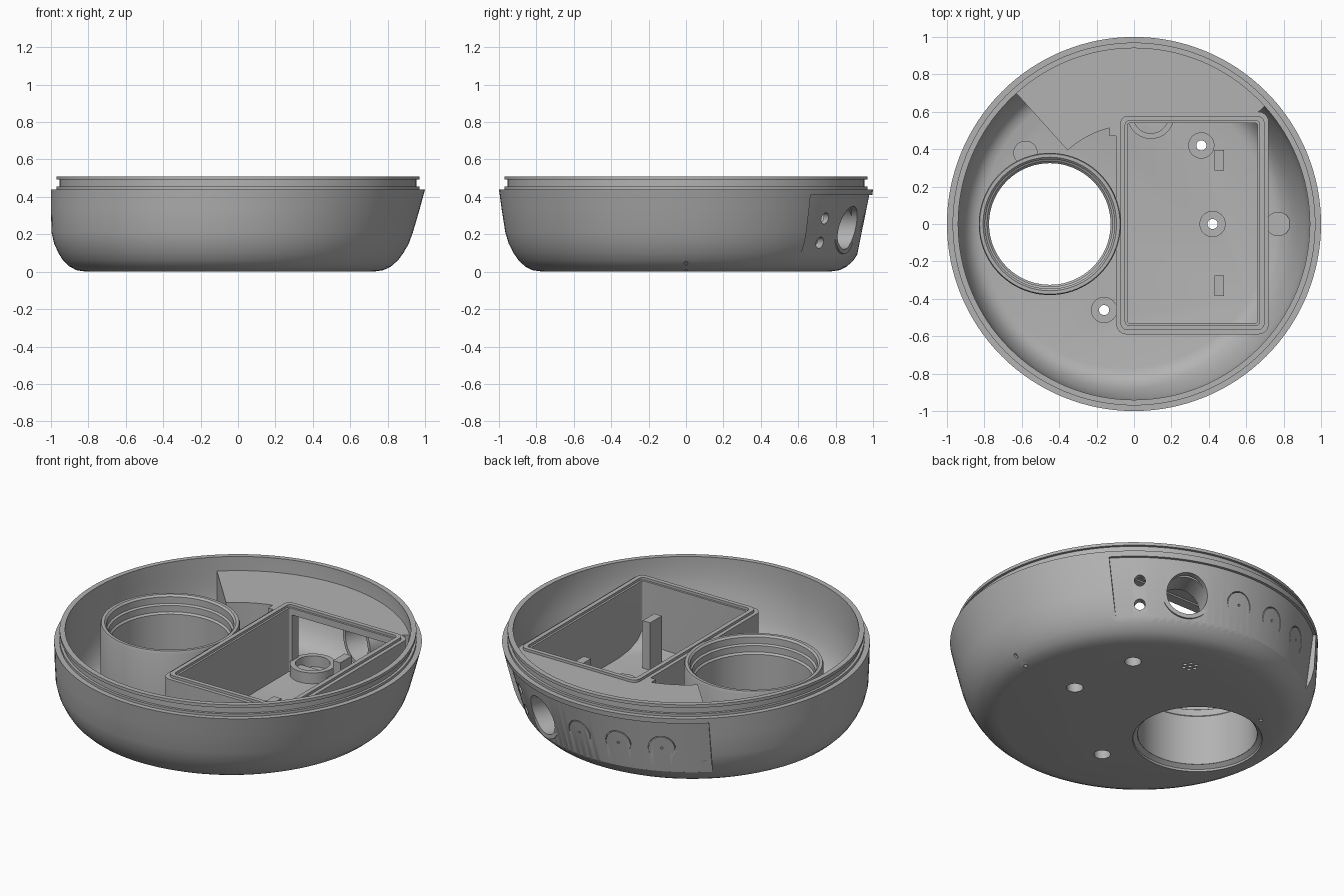
import bpy, bmesh
from math import cos, sin, radians, pi
from mathutils import Matrix, Vector

if "Cube" in bpy.data.objects:
    bpy.data.objects.remove(bpy.data.objects["Cube"], do_unlink=True)

grey = bpy.data.materials.new("grey plastic")
grey.use_nodes = True
COLOUR = (0.45, 0.45, 0.45, 1)
grey.diffuse_color = COLOUR
grey.node_tree.nodes["Principled BSDF"].inputs["Base Color"].default_value = COLOUR


def make(name, bm):
    bmesh.ops.recalc_face_normals(bm, faces=bm.faces)
    mesh = bpy.data.meshes.new(name)
    bm.to_mesh(mesh)
    bm.free()
    ob = bpy.data.objects.new(name, mesh)
    bpy.context.collection.objects.link(ob)
    return ob


def revolve(name, profile, closed=False, a0=0, a1=360, seg=64, matrix=None):
    """Turn (radius, z[, x shift]) points; a closed profile gives a tube or sector."""
    bm = bmesh.new()
    full = a1 - a0 == 360
    cols = []
    for i in range(seg if full else seg + 1):
        a = radians(a0 + (a1 - a0) * i / seg)
        cols.append([bm.verts.new(((p[2] if len(p) > 2 else 0) + p[0] * cos(a),
                                   p[0] * sin(a), p[1])) for p in profile])
    n = len(profile)
    for i in range(seg):
        a, b = cols[i], cols[(i + 1) % len(cols)]
        for j in range(n if closed else n - 1):
            k = (j + 1) % n
            bm.faces.new((a[j], b[j], b[k], a[k]))
    if not closed:
        for j in (0, n - 1):
            bm.faces.new([c[j] for c in cols])
    elif not full:
        bm.faces.new(cols[0])
        bm.faces.new(cols[-1])
    if matrix:
        bm.transform(matrix)
    return make(name, bm)


def cylinder(name, r, z0, z1, matrix=None, seg=32):
    return revolve(name, [(r, z0), (r, z1)], seg=seg, matrix=matrix)


def sector(name, r0, r1, z0, z1, a0, a1):
    return revolve(name, [(r0, z0), (r1, z0), (r1, z1), (r0, z1)], True, a0, a1)


def block(name, x0, x1, y0, y1, z0, z1, corner=0):
    bm = bmesh.new()
    bmesh.ops.create_cube(bm, size=1)
    for v in bm.verts:
        v.co = ((x0 + x1) / 2 + v.co.x * (x1 - x0), (y0 + y1) / 2 + v.co.y * (y1 - y0),
                (z0 + z1) / 2 + v.co.z * (z1 - z0))
    if corner:
        upright = [e for e in bm.edges if abs(e.verts[0].co.z - e.verts[1].co.z) > 0.001]
        bmesh.ops.bevel(bm, geom=upright, offset=corner, segments=6, profile=0.5,
                        affect='EDGES')
    return make(name, bm)


def combine(target, cutter, op='DIFFERENCE'):
    mod = target.modifiers.new("cut", 'BOOLEAN')
    mod.operation, mod.solver, mod.object = op, 'EXACT', cutter
    bpy.context.view_layer.objects.active = target
    bpy.ops.object.modifier_apply(modifier=mod.name)
    bpy.data.objects.remove(cutter, do_unlink=True)


def at(x, y):
    return Matrix.Translation((x, y, 0))


def radial(angle, z):
    """Local z points outward at the given bearing."""
    a = radians(angle)
    out = Vector((cos(a), sin(a), 0))
    return Matrix.Translation((-0.02, 0, z)) @ out.to_track_quat('Z', 'Y').to_matrix().to_4x4()


# Outer shell: a skewed bowl with a grooved lip
BOWL = [(0.765, 0, -0.045), (0.82, 0.008, -0.043), (0.86, 0.028, -0.042),
        (0.895, 0.06, -0.04), (0.922, 0.1, -0.038), (0.948, 0.15, -0.035),
        (0.966, 0.21, -0.031), (0.985, 0.33, -0.015), (1, 0.44, 0)]
LIP = [(0.97, 0.44), (0.97, 0.455), (0.955, 0.455), (0.955, 0.492), (0.97, 0.492), (0.97, 0.51)]
CAVITY = [(0.77, 0.045, -0.045), (0.81, 0.055, -0.043), (0.85, 0.085, -0.04),
          (0.88, 0.14, -0.036), (0.905, 0.2, -0.033), (0.93, 0.33, -0.012),
          (0.94, 0.42), (0.94, 0.6)]
shell = revolve("shell", BOWL + LIP, seg=128)
combine(shell, revolve("cavity", CAVITY, seg=128))


def keep_inside(ob):
    limit = revolve("limit", [(r - 0.02, z + 0.012, x) for r, z, x in BOWL], seg=96)
    combine(ob, limit, 'INTERSECT')


# Recessed connector panel on the back
combine(shell, revolve("panel_cut", [(0.915, 0.09, -0.038), (0.98, 0.41, -0.004),
                                     (1.2, 0.41), (1.2, 0.09)], True, 42, 132))

# Large round well through the floor
WELL = at(-0.45, 0)
combine(shell, revolve("well_cut", [(0.355, -0.02), (0.35, 0.012), (0.326, 0.03), (0.326, 0.1)],
                       seg=96, matrix=WELL))
well = revolve("round_well", [(0.38, 0.03), (0.38, 0.42), (0.375, 0.435), (0.357, 0.435),
                              (0.346, 0.425), (0.346, 0.385), (0.335, 0.378), (0.335, 0.34),
                              (0.325, 0.33), (0.325, 0.03)], True, seg=96, matrix=WELL)
parts = [shell, well]

# Screw bosses with counterbored holes
for i, (x, y) in enumerate([(0.36, 0.42), (0.42, 0), (-0.16, -0.46)]):
    boss = cylinder(f"screw_boss_{i}", 0.07, 0.02, 0.1, at(x, y))
    for ob in (boss, shell):
        combine(ob, revolve("screw_cut", [(0.045, -0.1), (0.045, 0.06), (0.027, 0.06),
                                          (0.027, 0.3)], seg=32, matrix=at(x, y)))
    parts.append(boss)

# Small indicator bosses with pinholes
for i, (x, y) in enumerate([(0.77, 0), (-0.58, 0.38)]):
    boss = cylinder(f"indicator_boss_{i}", 0.065, 0.03, 0.12, at(x, y))
    keep_inside(boss)
    combine(shell, cylinder("pin_cut", 0.01, -0.1, 0.1, at(x, y), 12))
    parts.append(boss)
combine(shell, cylinder("side_pin_cut", 0.01, 0.8, 1, radial(0, 0.045), 12))

# Sound holes and their collar
MIC = (0.09, 0.58)
for i in range(7):
    r = 0.035 if i else 0
    combine(shell, cylinder("sound_cut", 0.011, -0.1, 0.1,
                            at(MIC[0] + r * cos(i * pi / 3), MIC[1] + r * sin(i * pi / 3)), 12))
parts.append(revolve("sound_collar", [(0.125, 0.03), (0.125, 0.11), (0.095, 0.11), (0.095, 0.03)],
                     True, seg=48, matrix=at(*MIC)))

# Sockets, with a sleeve behind the large one
for angle, z, r in [(51, 0.285, 0.03), (51, 0.155, 0.03), (67, 0.235, 0.115)]:
    combine(shell, cylinder("socket_cut", r, 0.7, 1.2, radial(angle, z), 40))
parts.append(revolve("socket_sleeve", [(0.14, 0.78), (0.14, 0.92), (0.115, 0.92), (0.115, 0.78)],
                     True, seg=40, matrix=radial(67, 0.235)))

# Knockouts: thin ring grooves with a centre mark
for angle in (86, 101, 116):
    m = radial(angle, 0.24)
    combine(shell, revolve("knockout_cut", [(0.076, 0.937), (0.076, 1.1), (0.071, 1.1),
                                            (0.071, 0.937)], True, seg=40, matrix=m))
    combine(shell, cylinder("mark_cut", 0.007, 0.935, 1.1, m, 12))


# Rectangular compartment
def tray(name, inset, z0, z1):
    return block(name, -0.095 + inset, 0.72 - inset, -0.59 + inset, 0.6 - inset, z0, z1,
                 0.055 - inset * 0.7)


def window():
    return block("window", -0.02, 0.6, 0.5, 0.65, 0.07, 0.385)


walls = tray("compartment_walls", 0, 0.02, 0.425)
combine(walls, tray("hollow", 0.06, -0.1, 0.6))
combine(walls, window())
keep_inside(walls)
ridge = tray("compartment_ridge", 0.022, 0.41, 0.44)
combine(ridge, tray("hollow", 0.048, 0.3, 0.6))
parts += [walls, ridge]
for name, y in (("front_post", -0.33), ("back_post", 0.34)):
    parts.append(block(name, 0.43, 0.48, y - 0.055, y + 0.055, 0.03, 0.33))

# Covered bay behind the connector panel
bay = sector("connector_bay", 0.53, 0.95, 0.03, 0.425, 42, 132)
combine(bay, sector("bay_hollow", 0.555, 1.1, -0.1, 0.395, 44, 130))
combine(bay, tray("hollow", 0.05, -0.1, 0.6))
combine(bay, window())
keep_inside(bay)
parts += [bay, block("bay_tab", -0.13, -0.08, 0.47, 0.53, 0.395, 0.425)]

# Finish: one colour, smooth curves with sharp edges
bpy.ops.object.select_all(action='DESELECT')
for ob in parts:
    ob.data.materials.clear()
    ob.data.materials.append(grey)
    for face in ob.data.polygons:
        face.material_index = 0
    ob.select_set(True)
bpy.context.view_layer.objects.active = shell
bpy.ops.object.shade_smooth_by_angle(angle=radians(28))
